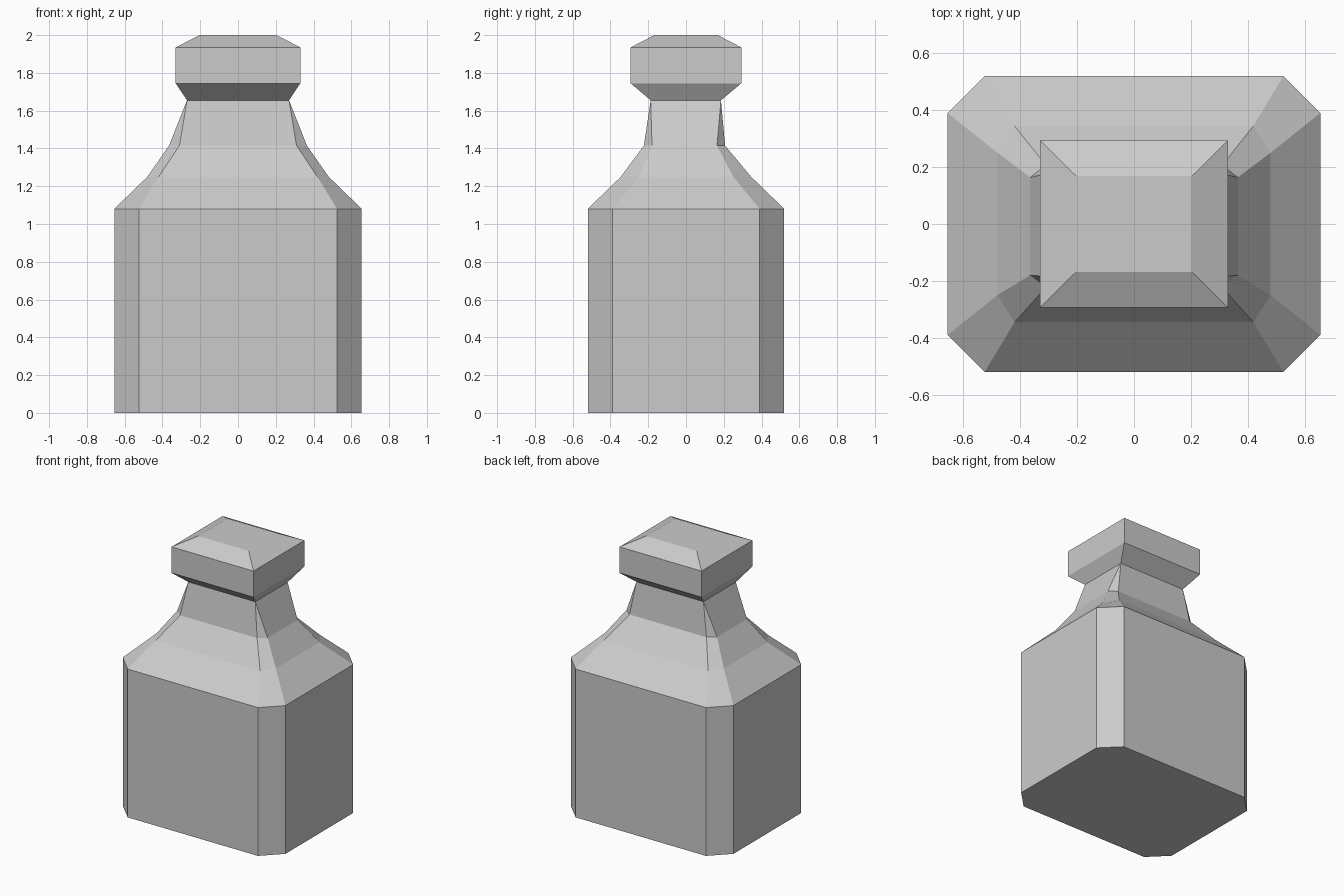
import bpy
import bmesh

if "Cube" in bpy.data.objects:
    bpy.data.objects.remove(bpy.data.objects["Cube"])


def ring(bm, z, hx, front, back, cx=0.0, cy=0.0):
    """Rectangle cross-section with corners cut by cx, cy."""
    pts = [(hx - cx, front), (hx, front + cy), (hx, back - cy), (hx - cx, back),
           (cx - hx, back), (-hx, back - cy), (-hx, front + cy), (cx - hx, front)]
    return [bm.verts.new((x, y, z)) for x, y in pts]


def loft(name, sections, cap_bottom=False, cap_top=False):
    """Skin the cross-sections; uncut corners merge into single points."""
    bm = bmesh.new()
    rings = [ring(bm, *s) for s in sections]
    for a, b in zip(rings, rings[1:]):
        for i in range(8):
            j = (i + 1) % 8
            bm.faces.new((a[i], a[j], b[j], b[i]))
    if cap_bottom:
        bm.faces.new(rings[0][::-1])
    if cap_top:
        bm.faces.new(rings[-1])
    bmesh.ops.remove_doubles(bm, verts=bm.verts[:], dist=0.0005)
    bm.normal_update()
    mesh = bpy.data.meshes.new(name)
    bm.to_mesh(mesh)
    bm.free()
    obj = bpy.data.objects.new(name, mesh)
    bpy.context.collection.objects.link(obj)
    return obj


# Body with chamfered corners, sloping shoulders and neck narrowing to a rectangle
loft("bottle_body", [
    (0.0, 0.655, -0.52, 0.52, 0.13, 0.13),
    (1.08, 0.655, -0.52, 0.52, 0.13, 0.13),
    (1.25, 0.48, -0.345, 0.345, 0.06, 0.095),
    (1.415, 0.365, -0.223, 0.207, 0.055, 0.043),
    (1.655, 0.27, -0.187, 0.185),
], cap_bottom=True)

# Flared rectangular lip with bevelled top, open where it joins the neck
loft("bottle_lip", [
    (1.655, 0.27, -0.187, 0.185),
    (1.745, 0.33, -0.293, 0.293),
    (1.935, 0.33, -0.293, 0.293),
    (2.0, 0.203, -0.168, 0.168),
], cap_top=True)
